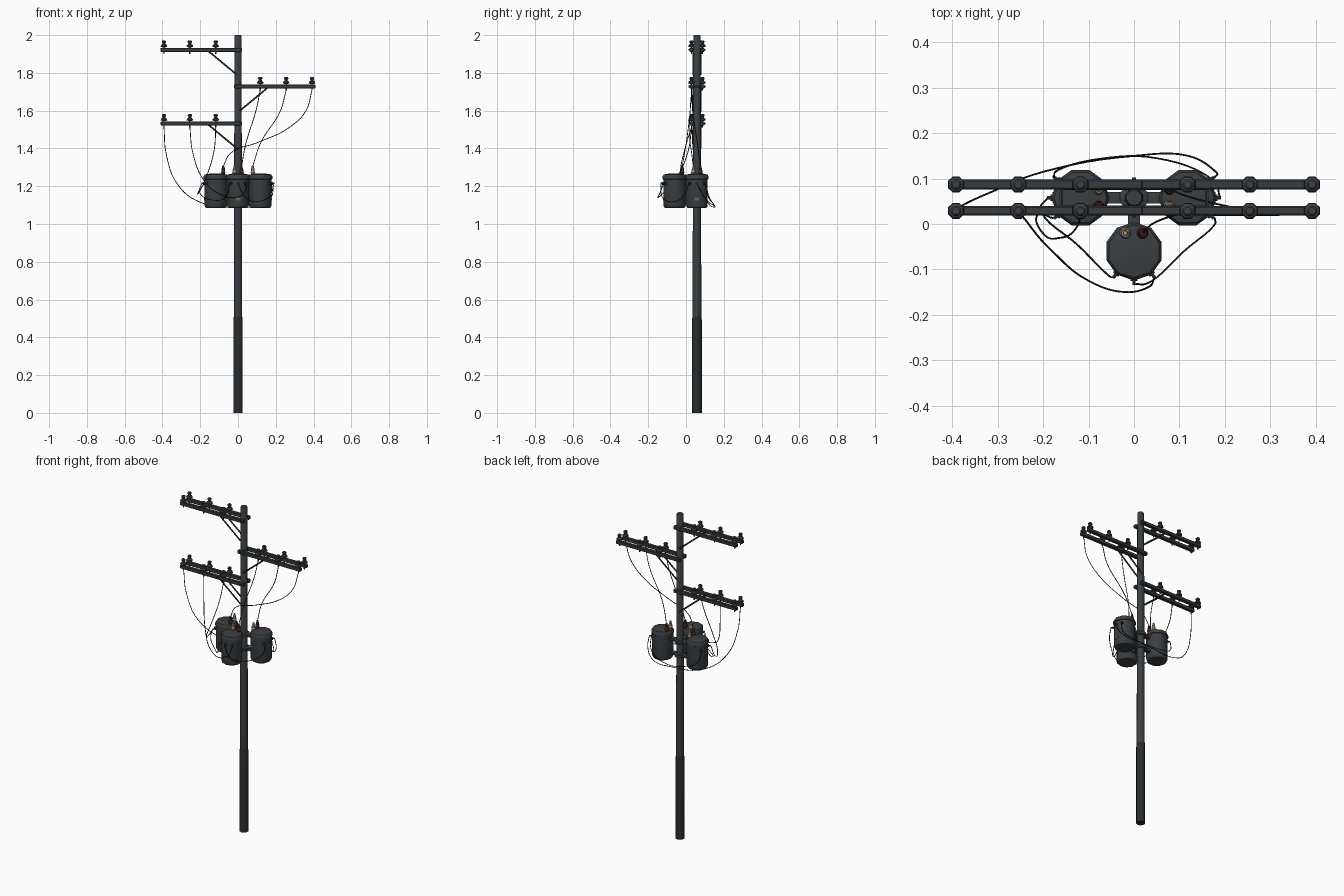
import bpy, bmesh, math
from mathutils import Vector, Matrix

if "Cube" in bpy.data.objects:
    bpy.data.objects.remove(bpy.data.objects["Cube"])

PY = 0.058  # pole axis in y


def mat(name, r, g, b):
    m = bpy.data.materials.new(name)
    m.diffuse_color = (r, g, b, 1)
    m.use_nodes = True
    m.node_tree.nodes["Principled BSDF"].inputs["Base Color"].default_value = m.diffuse_color
    return m


POLE = mat("pole grey", 0.042, 0.049, 0.054)
BASE = mat("pole base dark", 0.022, 0.026, 0.028)
ARM = mat("arm grey", 0.040, 0.046, 0.050)
CAN = mat("tank grey", 0.043, 0.049, 0.055)
INS = mat("insulator grey", 0.045, 0.052, 0.060)
WIRE = mat("wire black", 0.012, 0.012, 0.014)
RED = mat("bushing red", 0.10, 0.022, 0.020)
CREAM = mat("bushing cream", 0.42, 0.36, 0.24)
PLATE = mat("plate ochre", 0.16, 0.13, 0.06)


def finish(name, bm, material, angle=40):
    bmesh.ops.recalc_face_normals(bm, faces=bm.faces[:])
    me = bpy.data.meshes.new(name)
    bm.to_mesh(me)
    bm.free()
    ob = bpy.data.objects.new(name, me)
    bpy.context.collection.objects.link(ob)
    me.materials.append(material)
    bpy.ops.object.select_all(action='DESELECT')
    ob.select_set(True)
    bpy.context.view_layer.objects.active = ob
    if angle:
        bpy.ops.object.shade_smooth_by_angle(angle=math.radians(angle))
    return ob


def lathe(bm, profile, n, matrix):
    """Capped solid of revolution from (radius, height) points."""
    rings = []
    for r, h in profile:
        rings.append([bm.verts.new(matrix @ Vector((
            r * math.cos(2 * math.pi * (i + .5) / n),
            r * math.sin(2 * math.pi * (i + .5) / n), h))) for i in range(n)])
    for a, b in zip(rings, rings[1:]):
        for i in range(n):
            j = (i + 1) % n
            bm.faces.new((a[i], a[j], b[j], b[i]))
    bm.faces.new(rings[0][::-1])
    bm.faces.new(rings[-1])


def rod(bm, a, b, r, n=8):
    a, b = Vector(a), Vector(b)
    d = b - a
    m = Matrix.Translation(a) @ d.to_track_quat('Z', 'Y').to_matrix().to_4x4()
    lathe(bm, [(r, 0), (r, d.length)], n, m)


def box(bm, centre, size, matrix=Matrix()):
    bmesh.ops.create_cube(bm, size=1, matrix=matrix @ Matrix.Translation(centre)
                          @ Matrix.Diagonal((*size, 1)))


def at(x, y, z=0):
    return Matrix.Translation((x, y, z))


# Pole: darker sleeve at the foot, tapered shaft above
bm = bmesh.new()
lathe(bm, [(0.026, 0), (0.026, 0.49), (0.0235, 0.51)], 10, at(0, PY))
finish("pole_base", bm, BASE)
bm = bmesh.new()
lathe(bm, [(0.0235, 0.5), (0.0195, 1.995), (0.017, 2.0)], 10, at(0, PY))
finish("pole_shaft", bm, POLE)

# Cross-arms, each a pair of beams with braces and six pin insulators
for label, s, z in (("top", -1, 1.922), ("middle", 1, 1.728), ("lower", -1, 1.532)):
    bm = bmesh.new()
    for y in (PY - 0.029, PY + 0.029):
        box(bm, (s * 0.195, y, z), (0.43, 0.021, 0.021))
    bmesh.ops.bevel(bm, geom=bm.edges[:], offset=0.003, segments=1, affect='EDGES')
    finish(label + "_crossarm", bm, ARM, 0)

    bm = bmesh.new()
    for y in (PY - 0.021, PY + 0.021):
        rod(bm, (s * 0.16, y, z - 0.004), (s * 0.008, y, z - 0.13), 0.0045, 6)
    for x in (0, 0.16):  # tie bolts through both beams
        rod(bm, (s * x, PY - 0.044, z), (s * x, PY + 0.044, z), 0.0045, 6)
    finish(label + "_braces", bm, ARM)

    bm = bmesh.new()
    for x in (0.118, 0.255, 0.392):
        for y in (PY - 0.029, PY + 0.029):
            lathe(bm, [(0.004, -0.022), (0.004, 0.012), (0.010, 0.014), (0.019, 0.017),
                       (0.017, 0.025), (0.010, 0.030), (0.008, 0.036), (0.012, 0.039),
                       (0.012, 0.046), (0.008, 0.050)], 8, at(s * x, y, z))
    finish(label + "_insulators", bm, INS, 30)

# Bands that hold the tanks to the pole
bm = bmesh.new()
for z in (1.13, 1.215):
    lathe(bm, [(0.028, -0.010), (0.032, -0.007), (0.032, 0.007), (0.028, 0.010)],
          10, at(0, PY, z))
finish("pole_bands", bm, POLE)

# Three transformers; the local frame has its outer side at -y, pole at +y
for label, turn in (("front", 0), ("right", 90), ("left", -90)):
    M = at(0, PY) @ Matrix.Rotation(math.radians(turn), 4, 'Z') @ at(0, -0.118)
    bm = bmesh.new()
    lathe(bm, [(0.052, 1.086), (0.057, 1.090), (0.060, 1.102), (0.060, 1.236),
               (0.064, 1.238), (0.064, 1.252), (0.058, 1.262), (0.030, 1.267)], 10, M)
    finish(label + "_tank", bm, CAN)

    bm = bmesh.new()
    for z in (1.13, 1.215):
        box(bm, (0, 0.073, z), (0.026, 0.04, 0.014), M)
    finish(label + "_hanger", bm, POLE, 0)

    bm = bmesh.new()  # low-voltage terminals on the outer side
    for a in (-38, 0, 38):
        d = Vector((math.sin(math.radians(a)), -math.cos(math.radians(a)), 0))
        up = Vector((0, 0, 1.215))
        rod(bm, M @ (d * 0.052 + up), M @ (d * 0.066 + up), 0.008)
        rod(bm, M @ (d * 0.064 + up), M @ (d * 0.074 + up), 0.004)
    finish(label + "_terminals", bm, INS)

    for side, m, kind in ((-1, CREAM, "cream"), (1, RED, "red")):
        T = M @ at(side * 0.019, 0.040, 1.255)
        bm = bmesh.new()
        lathe(bm, [(0.011, 0), (0.011, 0.014), (0.013, 0.018), (0.010, 0.023),
                   (0.011, 0.029), (0.009, 0.034), (0.009, 0.042)], 8, T)
        finish(label + "_bushing_" + kind, bm, m)
        bm = bmesh.new()
        lathe(bm, [(0.006, 0.040), (0.006, 0.052), (0.004, 0.056)], 8, T)
        finish(label + "_bushing_cap_" + kind, bm, m if side < 0 else INS)

    bm = bmesh.new()  # small rating plate
    box(bm, (0, -0.0590, 1.132), (0.024, 0.005, 0.014), M)
    finish(label + "_plate", bm, PLATE, 0)


def wire(name, pts):
    cu = bpy.data.curves.new(name, 'CURVE')
    cu.dimensions = '3D'
    cu.bevel_depth = 0.0021
    cu.bevel_resolution = 1
    cu.resolution_u = 6
    sp = cu.splines.new('BEZIER')
    sp.bezier_points.add(len(pts) - 1)
    for p, co in zip(sp.bezier_points, pts):
        p.co = co
        p.handle_left_type = p.handle_right_type = 'AUTO'
    cu.materials.append(WIRE)
    ob = bpy.data.objects.new(name, cu)
    bpy.context.collection.objects.link(ob)
    bpy.ops.object.select_all(action='DESELECT')
    ob.select_set(True)
    bpy.context.view_layer.objects.active = ob
    bpy.ops.object.convert(target='MESH')


# High-voltage leads from the middle arm to the red bushings
wire("lead_front", [(0.118, 0.03, 1.71), (0.095, 0.022, 1.60), (0.04, 0.0, 1.42), (0.019, -0.02, 1.305)])
wire("lead_right", [(0.255, 0.03, 1.71), (0.225, 0.035, 1.60), (0.12, 0.06, 1.43), (0.078, 0.077, 1.305)])
wire("lead_left", [(0.392, 0.03, 1.71), (0.36, 0.022, 1.60), (0.27, 0.02, 1.51),
                   (0.10, 0.022, 1.43), (-0.04, 0.03, 1.375), (-0.078, 0.039, 1.305)])
# Low-voltage drops from the lower arm to the tank terminals
wire("drop_right", [(-0.392, 0.03, 1.515), (-0.38, 0.04, 1.37), (-0.32, 0.068, 1.21),
                    (-0.2, 0.115, 1.115), (0, 0.15, 1.09), (0.12, 0.15, 1.10),
                    (0.18, 0.115, 1.15), (0.178, 0.103, 1.215)])
wire("drop_front", [(-0.255, 0.03, 1.515), (-0.24, 0.01, 1.38), (-0.18, -0.06, 1.23),
                    (-0.1, -0.125, 1.16), (-0.02, -0.15, 1.14), (0.03, -0.14, 1.16), (0.045, -0.118, 1.215)])
wire("drop_left", [(-0.118, 0.03, 1.515), (-0.125, -0.005, 1.40), (-0.16, -0.03, 1.27),
                   (-0.205, -0.015, 1.17), (-0.215, 0.015, 1.16), (-0.178, 0.013, 1.215)])
# Jumpers between the tanks
wire("jumper_left", [(-0.19, 0.058, 1.215), (-0.205, 0.03, 1.17), (-0.12, -0.05, 1.125),
                     (-0.06, -0.11, 1.15), (-0.045, -0.118, 1.215)])
wire("jumper_right", [(0.178, 0.013, 1.215), (0.175, -0.005, 1.16), (0.11, -0.06, 1.12),
                      (0.04, -0.125, 1.14), (0, -0.133, 1.215)])
wire("jumper_back", [(-0.178, 0.103, 1.215), (-0.165, 0.12, 1.15), (-0.08, 0.143, 1.11),
                     (0.05, 0.145, 1.10), (0.17, 0.10, 1.14), (0.19, 0.058, 1.215)])
